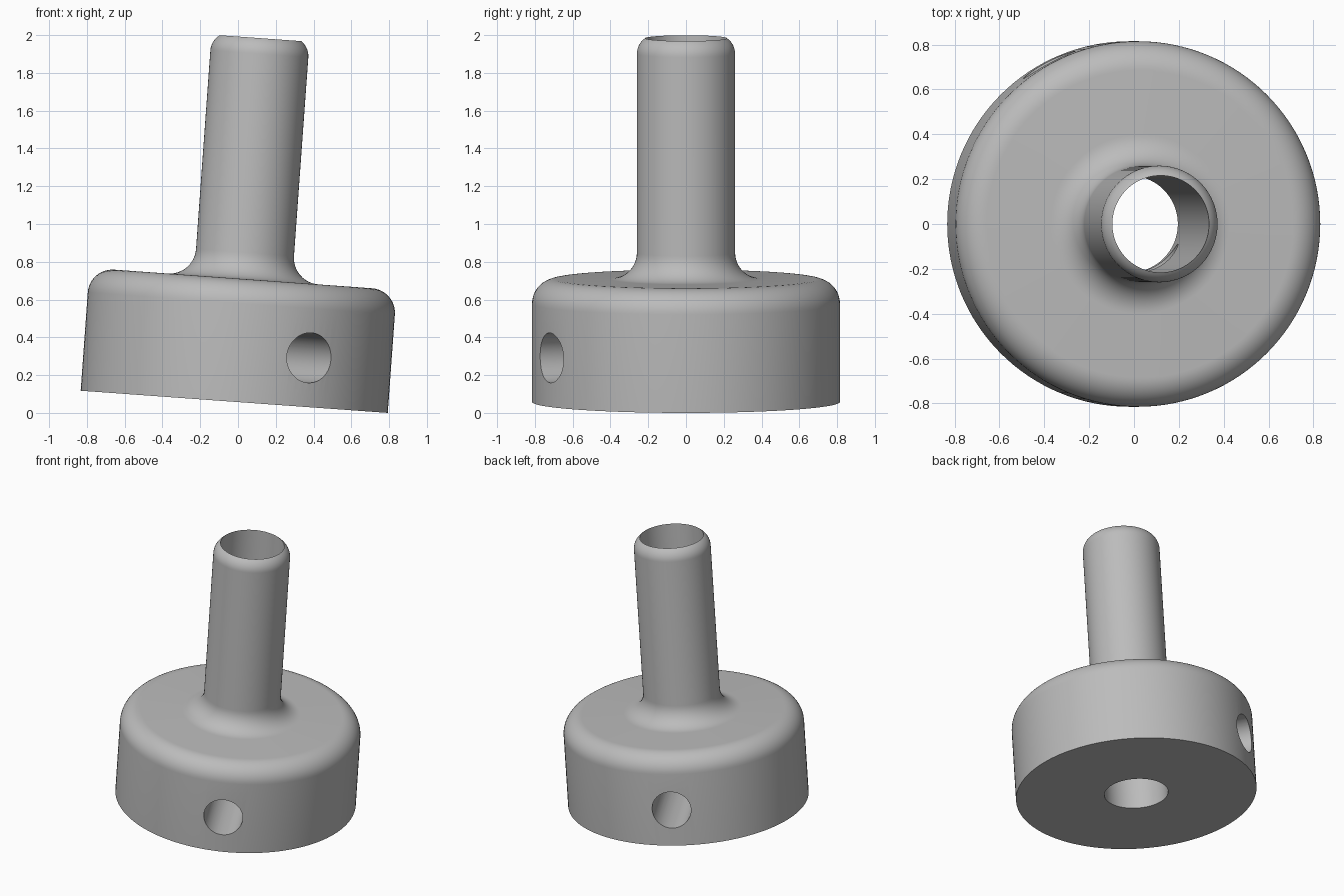
import bpy, bmesh
from math import radians, sin, cos, sqrt, acos, degrees
from mathutils import Matrix, Vector

cube = bpy.data.objects.get("Cube")
if cube:
    bpy.data.objects.remove(cube, do_unlink=True)

TILT = radians(4.13)
BASE_R, BASE_H, BASE_FILLET = 0.815, 0.652, 0.13
STEM_R, STEM_FILLET, NECK = 0.26, 0.1, 0.14
BORE_R, TOP_H = 0.216, 1.93
SEGMENTS = 128

grey = bpy.data.materials.new("plain_grey")
grey.use_nodes = True
grey.diffuse_color = (0.5, 0.5, 0.5, 1)
grey.node_tree.nodes["Principled BSDF"].inputs["Base Color"].default_value = (0.5, 0.5, 0.5, 1)


def arc(r, z, radius, start, end, steps):
    """Points on a circular arc in the radius/height plane."""
    angles = [radians(start + (end - start) * i / steps) for i in range(steps + 1)]
    return [(r + radius * cos(a), z + radius * sin(a)) for a in angles]


def lathe(name, profile):
    """Revolve a closed radius/height profile about z."""
    bm = bmesh.new()
    rings = []
    for i in range(SEGMENTS):
        turn = Matrix.Rotation(radians(360) * i / SEGMENTS, 3, "Z")
        rings.append([bm.verts.new(turn @ Vector((r, 0, z))) for r, z in profile])
    for i, ring in enumerate(rings):
        following = rings[(i + 1) % SEGMENTS]
        for j in range(len(profile)):
            k = (j + 1) % len(profile)
            bm.faces.new((ring[j], following[j], following[k], ring[k]))
    bmesh.ops.recalc_face_normals(bm, faces=bm.faces)
    mesh = bpy.data.meshes.new(name)
    bm.to_mesh(mesh)
    bm.free()
    obj = bpy.data.objects.new(name, mesh)
    bpy.context.collection.objects.link(obj)
    mesh.materials.append(grey)
    return obj


# Base, neck fillet, stem and rounded rim, which the bore cuts short
rim_centre = STEM_R - STEM_FILLET
rim_angle = acos((BORE_R - rim_centre) / STEM_FILLET)
rim_z = TOP_H - STEM_FILLET * sin(rim_angle)
profile = [(BORE_R, 0), (BASE_R, 0)]
profile += arc(BASE_R - BASE_FILLET, BASE_H - BASE_FILLET, BASE_FILLET, 0, 90, 12)
profile += arc(STEM_R + NECK, BASE_H + NECK, NECK, 270, 180, 12)
profile += arc(rim_centre, rim_z, STEM_FILLET, 0, degrees(rim_angle), 8)
hub = lathe("hub_with_stem", profile)

# Cross hole drilled through both walls of the base
bpy.ops.mesh.primitive_cylinder_add(
    vertices=64, radius=0.1325, depth=2.4,
    location=(0, 0, 0.261), rotation=(radians(90), 0, radians(28)))
drill = bpy.context.object
drill.name = "cross_hole_cutter"
drill.hide_render = True
drill.data.materials.append(grey)

cut = hub.modifiers.new("cross_hole", "BOOLEAN")
cut.operation = "DIFFERENCE"
cut.solver = "EXACT"
cut.object = drill
bpy.ops.object.select_all(action="DESELECT")
hub.select_set(True)
bpy.context.view_layer.objects.active = hub
bpy.ops.object.modifier_apply(modifier=cut.name)
bpy.data.objects.remove(drill, do_unlink=True)
bpy.ops.object.shade_smooth_by_angle(angle=radians(30))

# Lean the whole part so that the low edge of the base touches the floor
hub.rotation_euler = (0, TILT, 0)
hub.location = (-0.02, 0, BASE_R * sin(TILT))
